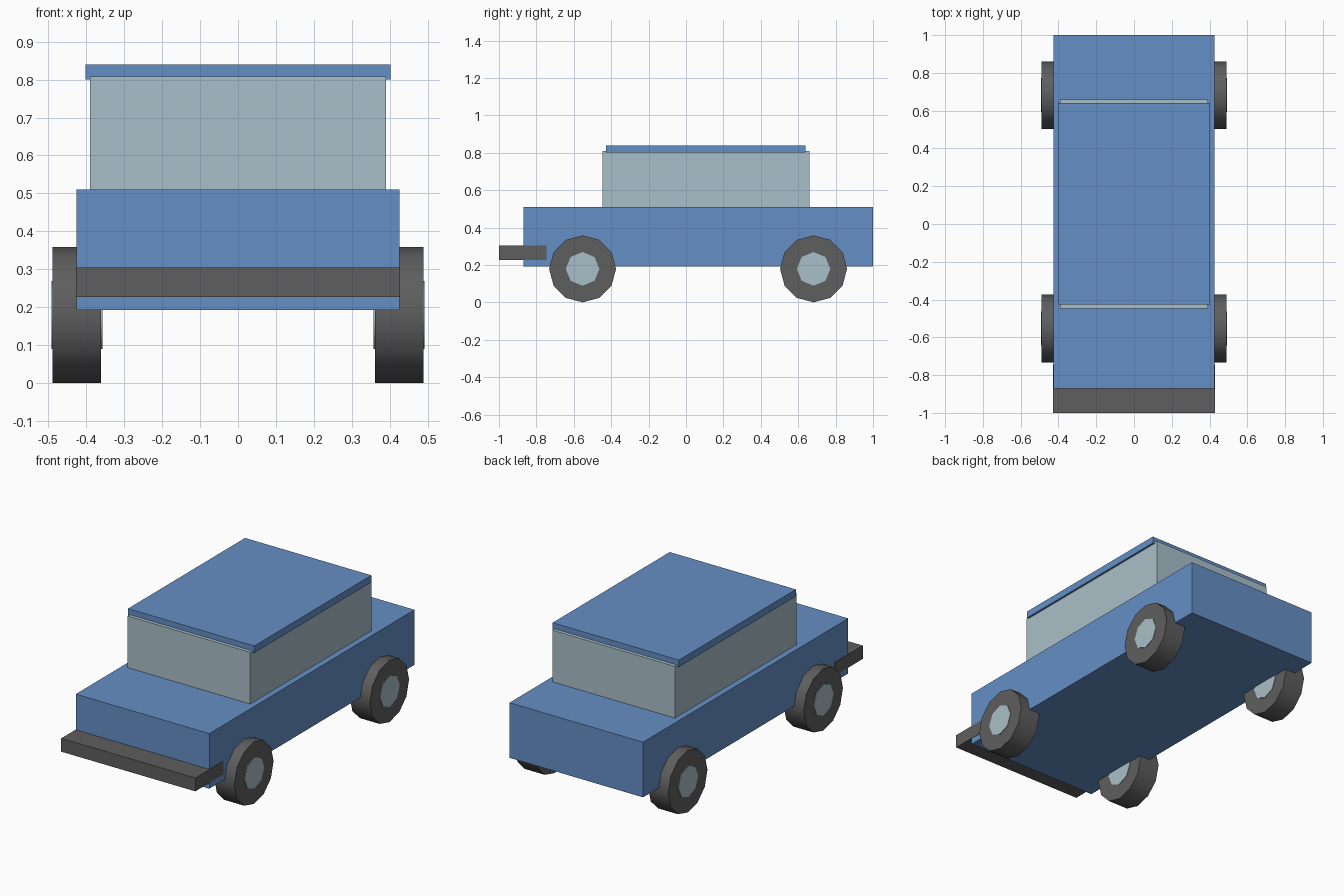
import bpy
import math

default = bpy.data.objects.get("Cube")
if default:
    bpy.data.objects.remove(default, do_unlink=True)


def make_material(name, rgb):
    mat = bpy.data.materials.new(name)
    mat.use_nodes = True
    color = (*rgb, 1.0)
    mat.diffuse_color = color
    bsdf = next(n for n in mat.node_tree.nodes if n.type == 'BSDF_PRINCIPLED')
    bsdf.inputs["Base Color"].default_value = color
    return mat


blue = make_material("blue_paint", (0.13, 0.275, 0.56))
glass = make_material("pale_glass", (0.40, 0.525, 0.58))
rubber = make_material("dark_grey", (0.112, 0.112, 0.112))


def box(name, mat, half_width, y, z):
    """Box spanning a y range and a z range, centred across the car."""
    bpy.ops.mesh.primitive_cube_add(size=1, location=(0, sum(y) / 2, sum(z) / 2))
    obj = bpy.context.object
    obj.name = name
    obj.scale = (2 * half_width, y[1] - y[0], z[1] - z[0])
    bpy.ops.object.transform_apply(location=False, rotation=False, scale=True)
    obj.data.materials.append(mat)


def disc(name, mat, sides, radius, width, center):
    """Cylinder lying along x with smooth sides and flat caps."""
    bpy.ops.mesh.primitive_cylinder_add(
        vertices=sides, radius=radius, depth=width,
        location=center, rotation=(0, math.pi / 2, 0))
    obj = bpy.context.object
    obj.name = name
    obj.data.materials.append(mat)
    bpy.ops.object.shade_smooth_by_angle(angle=math.radians(60))


# Body, cabin, roof and bumper
box("body", blue, 0.426, (-0.87, 1.0), (0.192, 0.51))
box("cabin_windows", glass, 0.391, (-0.447, 0.66), (0.5, 0.808))
box("roof", blue, 0.403, (-0.427, 0.64), (0.80, 0.84))
box("front_bumper", rubber, 0.428, (-1.0, -0.745), (0.227, 0.304))

# Wheels with hubs passing through the tyres
for end, y in (("front", -0.553), ("rear", 0.682)):
    for side, x in (("left", 0.425), ("right", -0.425)):
        center = (x, y, 0.179)
        disc(f"{end}_{side}_tyre", rubber, 12, 0.179, 0.128, center)
        disc(f"{end}_{side}_hub", glass, 8, 0.09, 0.134, center)
